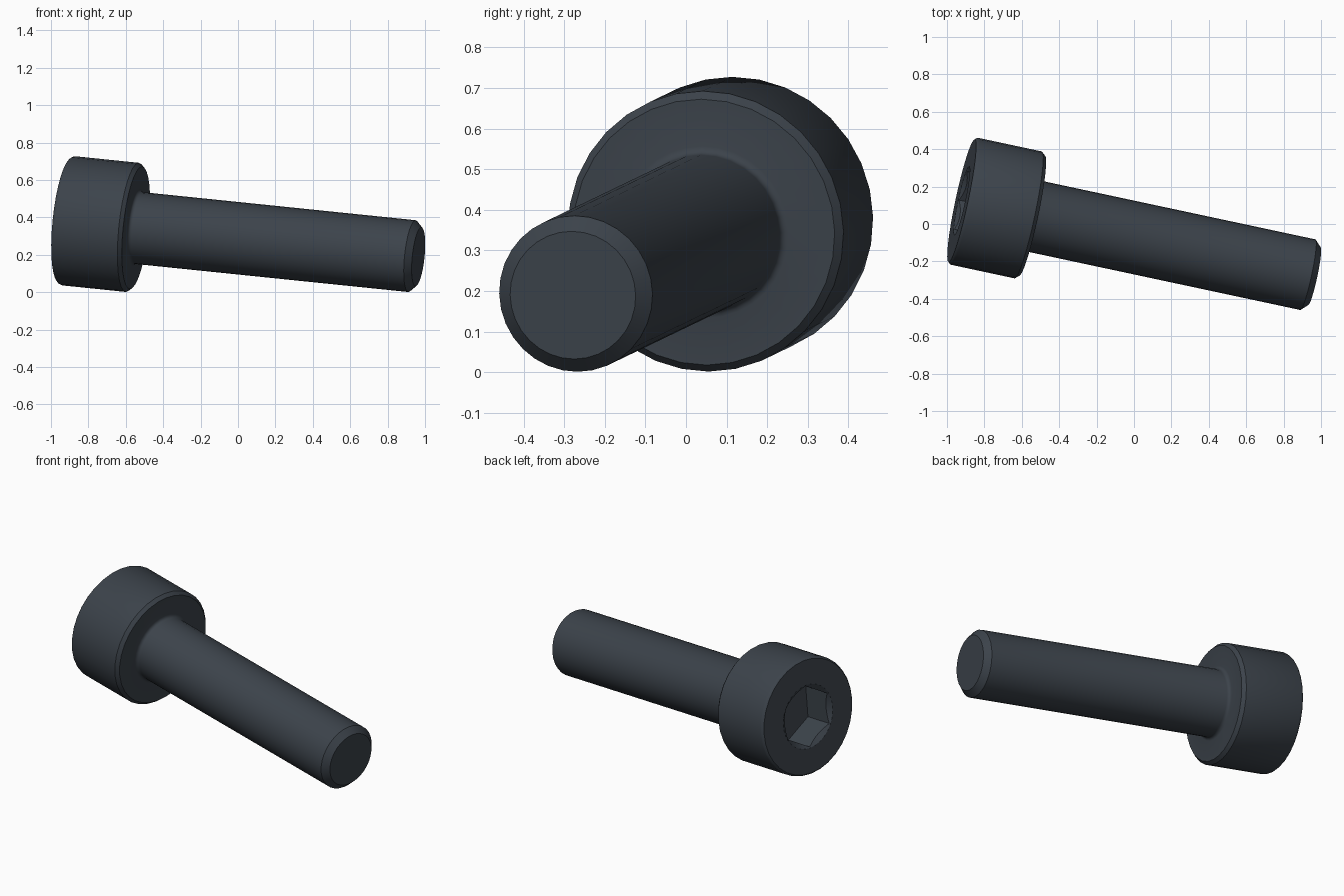
import bpy, bmesh, math
from mathutils import Vector, Matrix

if "Cube" in bpy.data.objects:
    bpy.data.objects.remove(bpy.data.objects["Cube"])

SIDES = 32
HEX_R, RIM_R, FACE, FLOOR = 0.182, 0.188, -0.366, -0.186

# angles: even for turned parts, snapped to the six corners for the socket
even = [math.radians(90 + 360 * i / SIDES) for i in range(SIDES)]
hexa = [math.radians(90 + 60 * (k + j / n))
        for k, n in enumerate((5, 6, 5, 5, 6, 5)) for j in range(n)]


def hex_radius(a):
    t = (a - math.pi / 2) % (math.pi / 3) - math.pi / 6
    return HEX_R * math.cos(math.pi / 6) / math.cos(t)


bm = bmesh.new()


def ring(angles, radius, depth):
    out = []
    for a in angles:
        r = radius(a)
        out.append(bm.verts.new((r * math.cos(a), r * math.sin(a), depth(r))))
    return out


# socket: floor, straight hex walls, shallow countersink
rings = [
    ring(hexa, hex_radius, lambda r: FLOOR),
    ring(hexa, hex_radius, lambda r: FACE + 0.7 * (RIM_R - r)),
    ring(hexa, lambda a: RIM_R, lambda r: FACE),
]

# outside profile (distance along axis, radius): head, neck fillet, shank, tip
profile = [(FACE, 0.336), (-0.358, 0.344), (-0.35, 0.347), (0, 0.347), (0.02, 0.329),
           (0.02, 0.213), (0.022, 0.205), (0.026, 0.199), (0.032, 0.195), (0.04, 0.193),
           (1.537, 0.193), (1.572, 0.158)]
for s, r in profile:
    rings.append(ring(even, lambda a, r=r: r, lambda _, s=s: s))

for a, b in zip(rings, rings[1:]):
    for i in range(SIDES):
        j = (i + 1) % SIDES
        bm.faces.new((a[i], a[j], b[j], b[i]))
bm.faces.new(rings[0])
bm.faces.new(rings[-1])
bmesh.ops.recalc_face_normals(bm, faces=bm.faces)

# lay the bolt down so the head rim and the tip touch the ground
d = Vector((0.973, -0.208, -0.1)).normalized()
v = (Vector((0, 0, 1)) - d * d.z).normalized()
u = v.cross(d)
place = Matrix((u, v, d)).transposed().to_4x4()
place.translation = (-0.565, 0.0485, 0.347)
bm.transform(place)

mesh = bpy.data.meshes.new("socket_head_bolt")
bm.to_mesh(mesh)
bm.free()
bolt = bpy.data.objects.new("socket_head_bolt", mesh)
bpy.context.collection.objects.link(bolt)

steel = bpy.data.materials.new("dark_blued_steel")
steel.diffuse_color = (0.045, 0.056, 0.070, 1)
steel.use_nodes = True
steel.node_tree.nodes["Principled BSDF"].inputs["Base Color"].default_value = steel.diffuse_color
mesh.materials.append(steel)

bpy.context.view_layer.objects.active = bolt
bolt.select_set(True)
bpy.ops.object.shade_smooth_by_angle(angle=math.radians(30))
